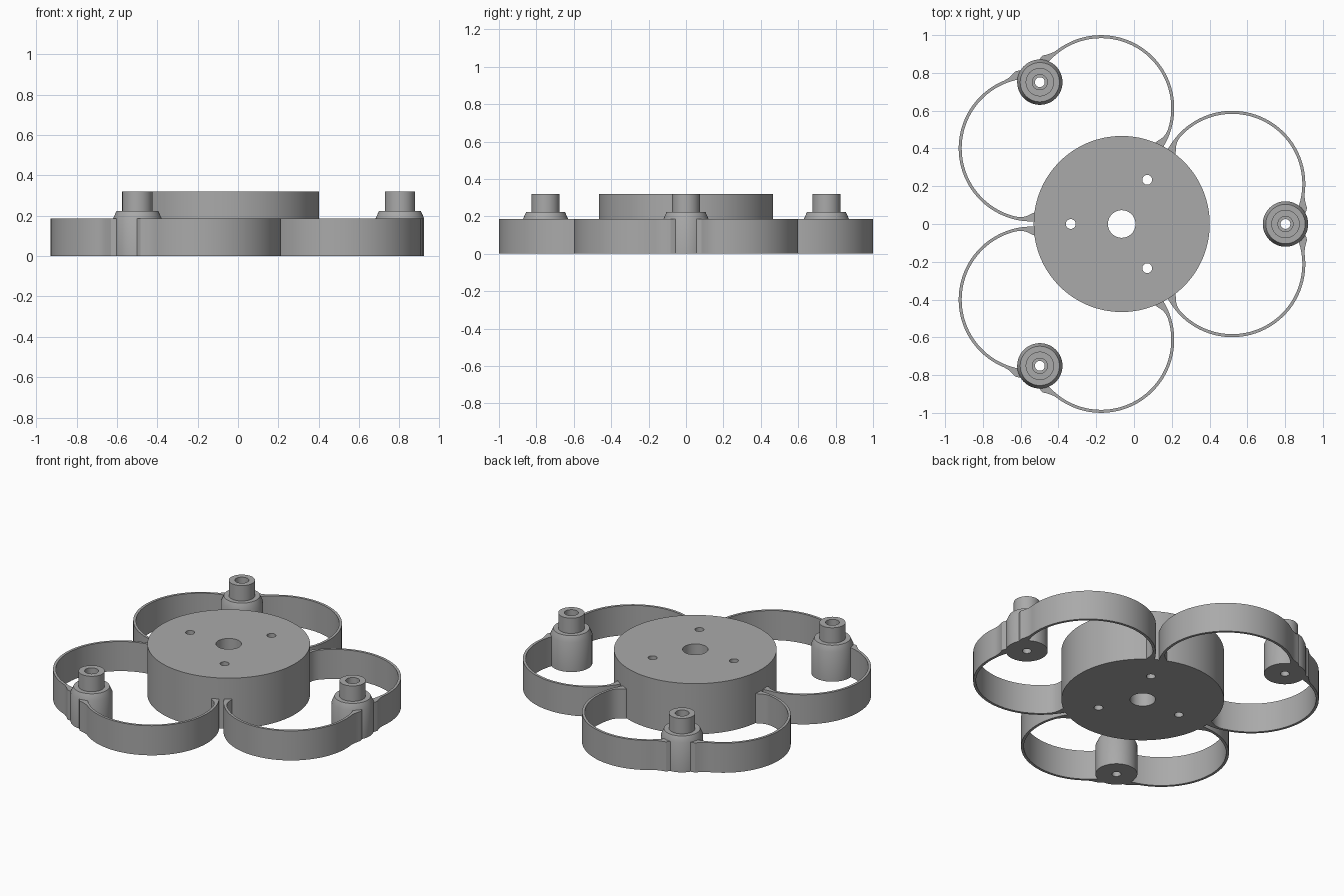
import bpy, bmesh
from math import cos, sin, pi, radians
from mathutils import Matrix, Vector

cube = bpy.data.objects.get("Cube")
if cube:
    bpy.data.objects.remove(cube, do_unlink=True)

HUB = Vector((-0.065, 0, 0))
HUB_R, HUB_H = 0.466, 0.32
POST_DIST = 0.867
BAND_H = 0.187

grey = bpy.data.materials.new("plain_grey")
grey.use_nodes = True
GREY = (0.4, 0.4, 0.4, 1)
grey.diffuse_color = GREY
grey.node_tree.nodes["Principled BSDF"].inputs["Base Color"].default_value = GREY


def finish(name, bm, matrix):
    bmesh.ops.recalc_face_normals(bm, faces=bm.faces)
    mesh = bpy.data.meshes.new(name)
    bm.to_mesh(mesh)
    bm.free()
    mesh.materials.append(grey)
    obj = bpy.data.objects.new(name, mesh)
    bpy.context.collection.objects.link(obj)
    obj.matrix_world = matrix
    return obj


def smooth(obj):
    bpy.ops.object.select_all(action='DESELECT')
    obj.select_set(True)
    bpy.context.view_layer.objects.active = obj
    bpy.ops.object.shade_smooth_by_angle(angle=radians(30))


def lathe(name, profile, matrix, steps=96):
    """Spin a closed (radius, height) profile around z."""
    bm = bmesh.new()
    verts = [bm.verts.new((r, 0, z)) for r, z in profile]
    edges = [bm.edges.new((a, b)) for a, b in zip(verts, verts[1:] + verts[:1])]
    bmesh.ops.spin(bm, geom=verts + edges, axis=(0, 0, 1), cent=(0, 0, 0),
                   angle=2 * pi, steps=steps, use_merge=True)
    bmesh.ops.remove_doubles(bm, verts=bm.verts, dist=1e-5)
    return finish(name, bm, matrix)


def band(name, side, matrix):
    """Thin curved strip from hub to post, flaring into a fillet at both ends."""
    start, end, steps = -28, 154, 90
    rings, bm = [], bmesh.new()
    for i in range(steps + 1):
        a = start + (end - start) * i / steps
        outer = 0.387 + 0.03 * min(1, max(0, (-7 - a) / 11)) ** 2
        inner = 0.371 - 0.03 * min(1, max(0, (a - 137) / 14)) ** 2
        t = radians(a)
        rings.append([bm.verts.new((0.585 + r * cos(t), side * (0.212 + r * sin(t)), z))
                      for r, z in ((inner, 0), (outer, 0), (outer, BAND_H), (inner, BAND_H))])
    for p, q in zip(rings, rings[1:]):
        for k in range(4):
            n = (k + 1) % 4
            bm.faces.new((p[k], p[n], q[n], q[k]))
    bm.faces.new(rings[0])
    bm.faces.new(rings[-1])
    return finish(name, bm, matrix)


# Hub disc with a centre bore
hub = lathe("hub", [(0.073, 0), (HUB_R, 0), (HUB_R, HUB_H), (0.073, HUB_H)],
            Matrix.Translation(HUB), 128)

# Three bolt holes through the hub
bm = bmesh.new()
for k in range(3):
    a = radians(60 + 120 * k)
    bmesh.ops.create_cone(bm, cap_ends=True, segments=32, radius1=0.026, radius2=0.026, depth=1,
                          matrix=Matrix.Translation((0.27 * cos(a), 0.27 * sin(a), 0.1)))
cutter = finish("bolt_hole_cutter", bm, Matrix.Translation(HUB))
cutter.hide_render = True
cutter.hide_viewport = True
cut = hub.modifiers.new("bolt_holes", 'BOOLEAN')
cut.operation = 'DIFFERENCE'
cut.solver = 'EXACT'
cut.object = cutter
bpy.context.view_layer.update()
bpy.context.view_layer.objects.active = hub
bpy.ops.object.modifier_apply(modifier=cut.name)
bpy.data.objects.remove(cutter, do_unlink=True)
smooth(hub)

# Stepped, counterbored post
POST = [(0.026, 0), (0.12, 0), (0.12, BAND_H), (0.104, 0.223), (0.075, 0.223),
        (0.075, HUB_H), (0.04, HUB_H), (0.04, 0.25), (0.026, 0.25)]

# Three arms, each with a post and a mirrored pair of bands
for k, place in enumerate(("right_side", "back", "front")):
    turn = Matrix.Translation(HUB) @ Matrix.Rotation(radians(120 * k), 4, 'Z')
    smooth(lathe(f"{place}_post", POST, turn @ Matrix.Translation((POST_DIST, 0, 0)), 64))
    for side, label in ((1, "a"), (-1, "b")):
        smooth(band(f"{place}_band_{label}", side, turn))
